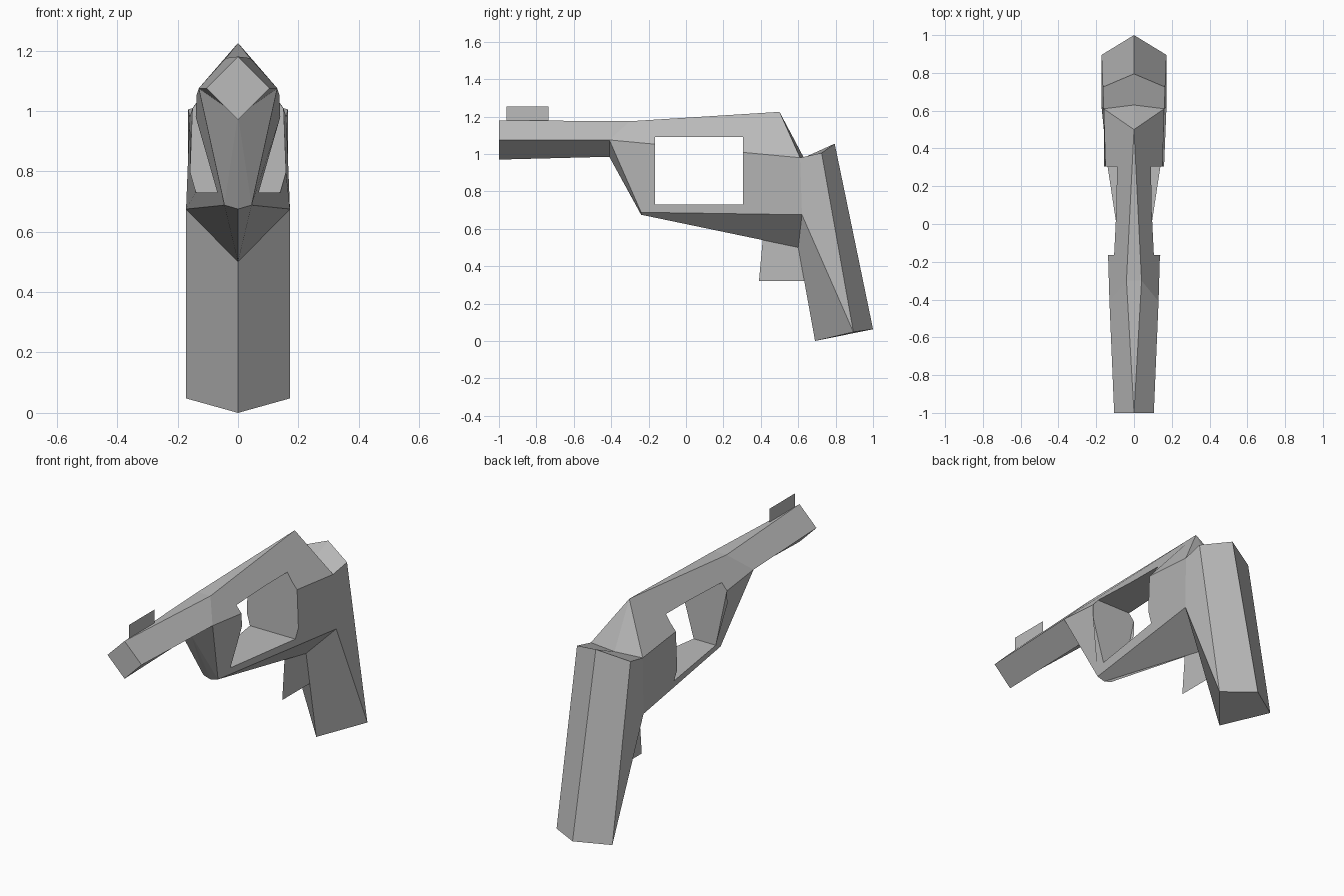
import bpy
import bmesh

cube = bpy.data.objects.get("Cube")
if cube:
    bpy.data.objects.remove(cube)

grey = bpy.data.materials.new("plain grey")
grey.use_nodes = True
colour = (0.5, 0.5, 0.5, 1)
grey.diffuse_color = colour
grey.node_tree.nodes["Principled BSDF"].inputs["Base Color"].default_value = colour


def add_object(name, bm):
    mesh = bpy.data.meshes.new(name)
    bm.to_mesh(mesh)
    bm.free()
    mesh.materials.append(grey)
    obj = bpy.data.objects.new(name, mesh)
    bpy.context.collection.objects.link(obj)
    return obj


def half_loft(rings):
    """Bridge half rings, letting shared points collapse, then mirror in x."""
    bm = bmesh.new()
    found = {}

    def vert(p):
        if p not in found:
            found[p] = bm.verts.new(p)
        return found[p]

    def face(points):
        unique = list(dict.fromkeys(points))
        if len(unique) > 2:
            bm.faces.new([vert(p) for p in unique])

    for a, b in zip(rings, rings[1:]):
        for i in range(len(a) - 1):
            face((a[i], b[i], b[i + 1], a[i + 1]))
    face(rings[0])
    face(rings[-1])
    bmesh.ops.mirror(bm, geom=bm.verts[:] + bm.edges[:] + bm.faces[:],
                     axis='X', merge_dist=0.001)
    bmesh.ops.remove_doubles(bm, verts=bm.verts[:], dist=0.001)
    bmesh.ops.recalc_face_normals(bm, faces=bm.faces[:])
    return bm


def plate(name, outline):
    """Flat sheet on the centre plane from a (y, z) outline."""
    bm = bmesh.new()
    bm.faces.new([bm.verts.new((0, y, z)) for y, z in outline])
    return add_object(name, bm)


# Key points: barrel, frame and grip
muzzle_top, muzzle_low = (0, -1, 1.18), (0, -1, 0.97)
muzzle_side = (0.105, -1, 1.075)
ridge, ridge_edge = (0, -0.3, 1.175), (0.04, -0.3, 1.175)
barrel_side, barrel_low = (0.13, -0.41, 1.075), (0, -0.41, 0.985)
guard_edge, guard_keel = (0.045, -0.24, 0.688), (0, -0.24, 0.675)
peak, notch = (0, 0.5, 1.225), (0, 0.63, 0.98)
shoulder, hip, heel = (0.16, 0.61, 0.98), (0.172, 0.62, 0.675), (0, 0.6, 0.5)
grip_top, grip_shoulder = (0, 0.795, 1.055), (0.165, 0.725, 1.005)
grip_side, grip_front, grip_back = (0.172, 0.895, 0.048), (0, 0.69, 0), (0, 1, 0.063)

# Each half ring runs top centre, top edge, shoulder, lower edge, keel
body = add_object("body", half_loft([
    (muzzle_top, muzzle_top, muzzle_side, muzzle_low, muzzle_low),
    (ridge, ridge_edge, barrel_side, barrel_low, barrel_low),
    (ridge, ridge_edge, barrel_side, guard_edge, guard_keel),
    (peak, peak, shoulder, hip, heel),
    (notch, notch, shoulder, hip, heel),
    (grip_top, grip_top, grip_shoulder, grip_side, grip_front),
    (grip_back, grip_back, grip_side, grip_side, grip_front),
]))

# Rectangular opening through the frame
bm = bmesh.new()
bmesh.ops.create_cube(bm, size=1)
bmesh.ops.scale(bm, vec=(1, 0.47, 0.36), verts=bm.verts[:])
bmesh.ops.translate(bm, vec=(0, 0.07, 0.91), verts=bm.verts[:])
cutter = add_object("opening_cutter", bm)
cutter.hide_render = True
cut = body.modifiers.new("opening", 'BOOLEAN')
cut.operation, cut.solver, cut.object = 'DIFFERENCE', 'EXACT', cutter
bpy.context.view_layer.objects.active = body
bpy.ops.object.modifier_apply(modifier=cut.name)
bpy.data.objects.remove(cutter)

# Thin fins on the centre plane
plate("front_sight", [(-0.96, 1.18), (-0.735, 1.18), (-0.735, 1.255), (-0.96, 1.255)])
plate("trigger", [(0.39, 0.32), (0.64, 0.32), (0.6, 0.5), (0.41, 0.54)])
